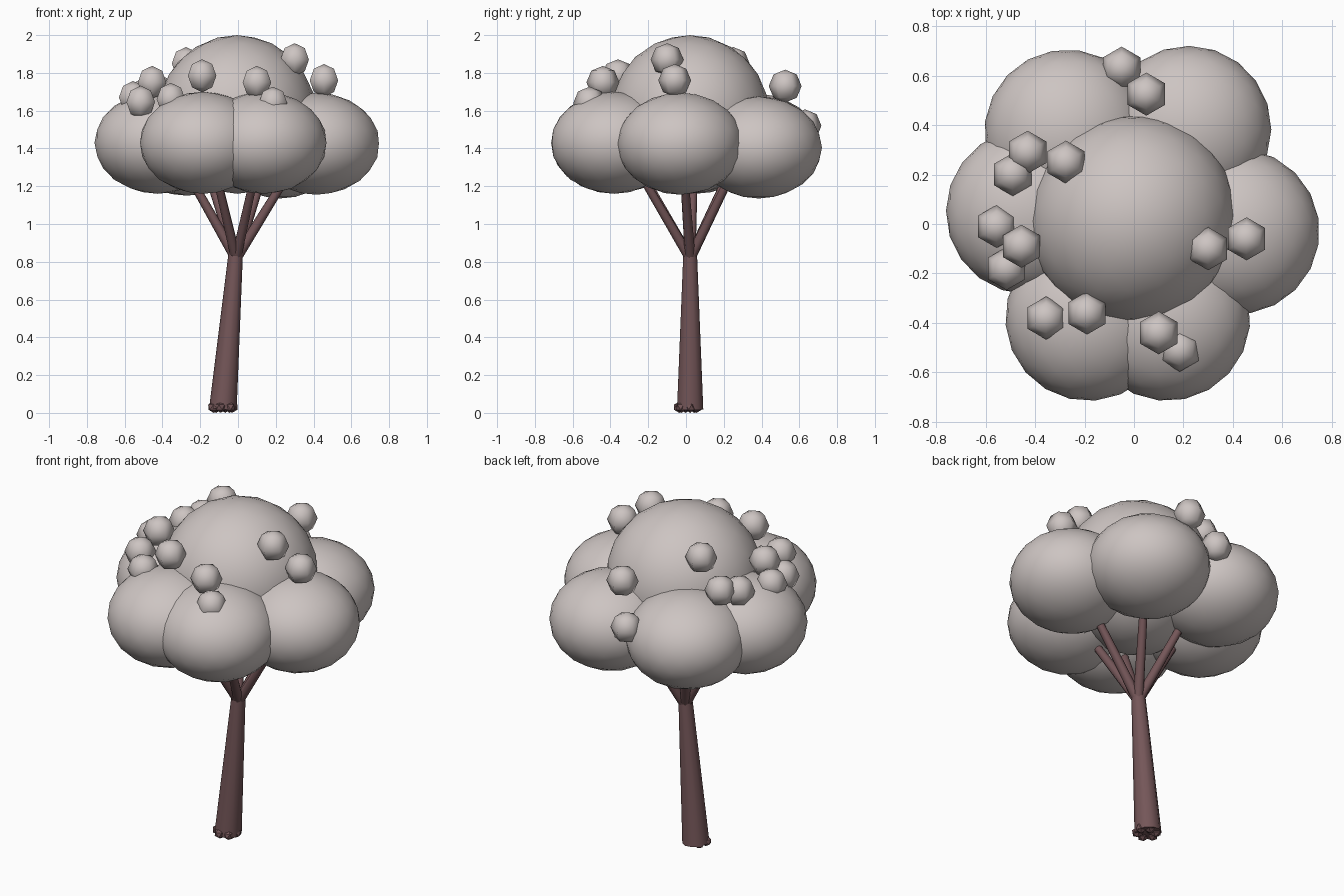
import bpy, math, random
from mathutils import Vector

if "Cube" in bpy.data.objects:
    bpy.data.objects.remove(bpy.data.objects["Cube"])

random.seed(4)


def material(name, rgb):
    m = bpy.data.materials.new(name)
    m.diffuse_color = (*rgb, 1)
    m.use_nodes = True
    m.node_tree.nodes["Principled BSDF"].inputs["Base Color"].default_value = m.diffuse_color
    return m


BARK = material("dark_bark", (0.175, 0.093, 0.098))
LEAF = material("pale_grey_foliage", (0.61, 0.555, 0.54))


def finish(name, mat, angle=180):
    ob = bpy.context.object
    ob.name = name
    ob.data.materials.append(mat)
    bpy.ops.object.shade_smooth_by_angle(angle=math.radians(angle))
    return ob


def limb(name, a, b, r1, r2, sides):
    a, b = Vector(a), Vector(b)
    d = b - a
    bpy.ops.mesh.primitive_cone_add(vertices=sides, radius1=r1, radius2=r2,
                                    depth=d.length, location=(a + b) / 2,
                                    rotation=d.to_track_quat('Z', 'Y').to_euler())
    return finish(name, BARK, 50)


def lobe(name, loc, size):
    bpy.ops.mesh.primitive_ico_sphere_add(subdivisions=3, radius=1, location=loc)
    ob = finish(name, LEAF)
    ob.scale = size
    ob.rotation_euler.z = random.uniform(0, 6)
    return ob


# leaning trunk
limb("trunk", (-0.08, 0.022, 0.02), (-0.01, 0.022, 0.87), 0.073, 0.037, 10)

# root lumps around the foot
for i in range(6):
    a = math.radians(60 * i + 15)
    bpy.ops.mesh.primitive_ico_sphere_add(
        subdivisions=1, radius=1,
        location=(-0.08 + 0.05 * math.cos(a), 0.01 + 0.047 * math.sin(a), 0.03))
    bpy.context.object.scale = (0.034, 0.03, 0.03)
    bpy.context.object.rotation_euler.z = a
    finish("root_lump", BARK, 20)

# crown: six lobes in a ring, each with its branch
ring = [(0.415, -0.03), (0.22, 0.385), (-0.27, 0.37),
        (-0.425, 0.05), (-0.185, -0.38), (0.135, -0.38)]
heights = [1.425, 1.405, 1.42, 1.43, 1.43, 1.43]
for (x, y), z in zip(ring, heights):
    lobe("crown_lobe", (x, y, z), (0.335, 0.335, 0.27))
    d = Vector((x, y)).normalized() * 0.255
    limb("branch", (-0.01 + d.x * 0.03, 0.022 + d.y * 0.03, 0.83),
         (d.x, d.y + 0.01, 1.245), 0.028, 0.022, 8)

# central dome
lobe("crown_dome", (-0.005, 0.02, 1.58), (0.415, 0.425, 0.42))

# small leaf tufts on the crown
tufts = [(-0.05, 0.63, 1.52), (0.05, 0.525, 1.73), (-0.43, 0.29, 1.71),
         (-0.49, 0.20, 1.69), (-0.275, 0.25, 1.85), (-0.555, -0.01, 1.67),
         (-0.515, -0.18, 1.645), (-0.455, -0.09, 1.75), (-0.355, -0.38, 1.66),
         (-0.19, -0.36, 1.785), (0.10, -0.44, 1.75), (0.185, -0.51, 1.64),
         (0.30, -0.10, 1.87), (0.455, -0.06, 1.76)]
for p in tufts:
    bpy.ops.mesh.primitive_uv_sphere_add(segments=6, ring_count=4, radius=0.087, location=p)
    finish("leaf_tuft", LEAF)
